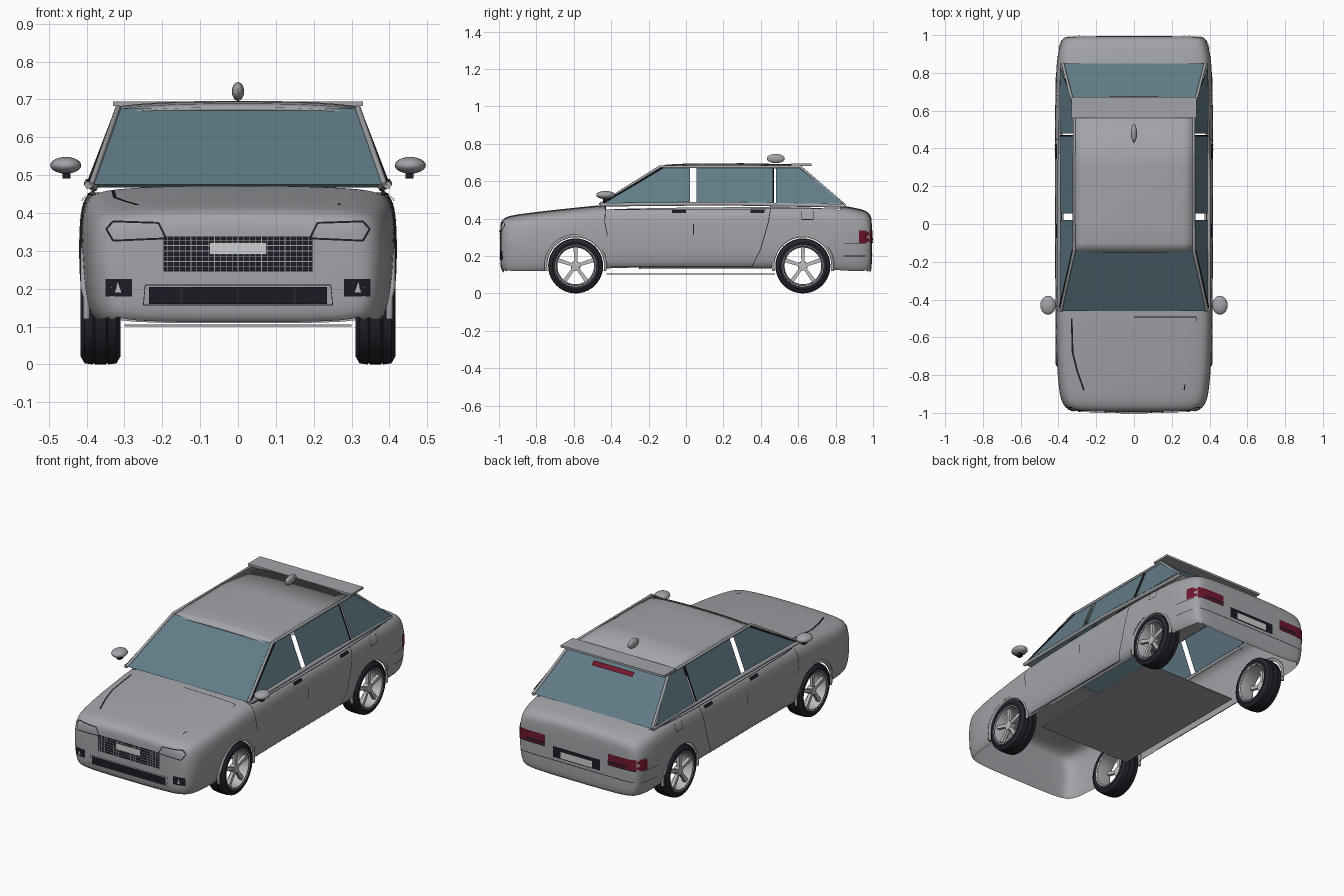
import bpy, bmesh, math
from mathutils import Vector
from mathutils.bvhtree import BVHTree

if "Cube" in bpy.data.objects:
    bpy.data.objects.remove(bpy.data.objects["Cube"])


def mat(name, r, g, b):
    m = bpy.data.materials.new(name)
    m.diffuse_color = (r, g, b, 1)
    m.use_nodes = True
    m.node_tree.nodes["Principled BSDF"].inputs["Base Color"].default_value = m.diffuse_color
    return m


PAINT = mat("grey paint", .36, .37, .39)
GLASS = mat("tinted glass", .12, .2, .245)
RUBBER = mat("tyre rubber", .02, .018, .027)
BLACK = mat("black trim", .012, .011, .018)
RED = mat("red lamp", .16, .008, .025)
RIM = mat("rim metal", .5, .51, .53)
PLATE = mat("pale plate", .6, .62, .62)


def obj(name, bm, m, smooth=True):
    me = bpy.data.meshes.new(name)
    bm.to_mesh(me)
    bm.free()
    me.materials.append(m)
    if smooth:
        me.shade_smooth()
        me.set_sharp_from_angle(angle=math.radians(35))
    o = bpy.data.objects.new(name, me)
    bpy.context.collection.objects.link(o)
    return o


def box(name, c, size, m):
    bm = bmesh.new()
    bmesh.ops.create_cube(bm, size=1)
    for v in bm.verts:
        v.co = Vector(a * b for a, b in zip(v.co, size)) + Vector(c)
    return obj(name, bm, m, False)


def ball(name, c, size, m):
    bm = bmesh.new()
    bmesh.ops.create_uvsphere(bm, u_segments=20, v_segments=12, radius=1)
    for v in bm.verts:
        v.co = Vector(a * b for a, b in zip(v.co, size)) + Vector(c)
    return obj(name, bm, m)


def tube(name, pts, r, m):
    cu = bpy.data.curves.new(name, 'CURVE')
    cu.dimensions = '3D'
    cu.bevel_depth, cu.bevel_resolution, cu.use_fill_caps = r, 1, True
    sp = cu.splines.new('POLY')
    sp.points.add(len(pts) - 1)
    for p, q in zip(sp.points, pts):
        p.co = (*q, 1)
    cu.materials.append(m)
    o = bpy.data.objects.new(name, cu)
    bpy.context.collection.objects.link(o)


# body shell: lofted sections (y, half width, top z, bottom z)
stations = [(-.995, .31, .365, .15), (-.985, .35, .395, .115), (-.95, .382, .415, .098),
            (-.88, .398, .426, .098), (-.75, .408, .442, .1), (-.6, .413, .458, .1),
            (-.45, .416, .474, .115), (-.2, .418, .482, .12), (.2, .42, .486, .12),
            (.5, .42, .488, .12), (.75, .415, .482, .11), (.85, .41, .468, .1),
            (.92, .4, .455, .098), (.965, .387, .443, .1), (.987, .37, .42, .11), (.995, .335, .39, .14)]
bm = bmesh.new()
rings = []
for y, w, t, b in stations:
    half = [(.45 * w, t - .002), (.8 * w, t - .009), (.92 * w, t - .022), (.98 * w, t - .055),
            (w, t - .12), (w, .25), (.985 * w, .18), (.95 * w, b + .025), (.87 * w, b)]
    sec = [(0, t)] + half + [(0, b)] + [(-x, z) for x, z in reversed(half)]
    rings.append([bm.verts.new((x, y, z)) for x, z in sec])
n = len(rings[0])
for a, b in zip(rings, rings[1:]):
    for i in range(n):
        bm.faces.new((a[i], a[(i + 1) % n], b[(i + 1) % n], b[i]))
bm.faces.new(rings[0])
bm.faces.new(rings[-1])
bmesh.ops.recalc_face_normals(bm, faces=bm.faces)
body = obj("body_shell", bm, PAINT)
sub = body.modifiers.new("smooth", 'SUBSURF')
sub.levels = sub.render_levels = 2

# wheel arch openings
WHEELS, WZ, AR = (-.59, .625), .148, .16
cutters = []
for y in WHEELS:
    bpy.ops.mesh.primitive_cylinder_add(vertices=48, radius=AR, depth=1.2, location=(0, y, WZ),
                                        rotation=(0, math.pi / 2, 0))
    c = bpy.context.object
    c.hide_render = True
    cutters.append(c)
    mod = body.modifiers.new("arch", 'BOOLEAN')
    mod.operation, mod.solver, mod.object = 'DIFFERENCE', 'EXACT', c
dg = bpy.context.evaluated_depsgraph_get()
bm = bmesh.new()
bm.from_mesh(body.evaluated_get(dg).to_mesh())
body.modifiers.clear()
for c in cutters:
    bpy.data.objects.remove(c)
surface = BVHTree.FromBMesh(bm)


def unwanted(f):
    c, nn = f.calc_center_median(), f.normal
    if c.z < .135 and nn.z < -.75:
        return True                                   # open underside
    if nn.z > .8 and -.42 < c.y < .82 and abs(c.x) < .38:
        return True                                   # open cabin
    return abs(nn.x) < .3 and any(all(math.hypot(v.co.y - y, v.co.z - WZ) < AR + .002
                                      for v in f.verts) for y in WHEELS)


bmesh.ops.delete(bm, geom=[f for f in bm.faces if unwanted(f)], context='FACES')
for f in bm.faces:
    f.material_index = 0
    f.smooth = True
bm.to_mesh(body.data)
bm.free()
body.data.set_sharp_from_angle(angle=math.radians(40))

# thin plates laid onto the body along a view axis
VIEWS = {'front': lambda u, v: ((u, -2, v), (0, 1, 0)), 'back': lambda u, v: ((u, 2, v), (0, -1, 0)),
         'right': lambda u, v: ((2, u, v), (-1, 0, 0)), 'left': lambda u, v: ((-2, u, v), (1, 0, 0)),
         'top': lambda u, v: ((u, v, 2), (0, 0, -1))}


def decal(name, view, polys, m, off=.003):
    bm = bmesh.new()
    for p in polys:
        bm.faces.new([bm.verts.new((u, v, 0)) for u, v in p])
    for _ in range(4):
        bmesh.ops.triangulate(bm, faces=bm.faces)
        es = [e for e in bm.edges if e.calc_length() > .035]
        if es:
            bmesh.ops.subdivide_edges(bm, edges=es, cuts=1)
    bmesh.ops.triangulate(bm, faces=bm.faces)
    lost = []
    for v in bm.verts:
        o, d = VIEWS[view](v.co.x, v.co.y)
        hit, nn, _, _ = surface.ray_cast(Vector(o), Vector(d))
        if hit is None:
            lost.append(v)
        else:
            v.co = hit - Vector(d) * off
    bmesh.ops.delete(bm, geom=lost, context='VERTS')
    bm.normal_update()
    for f in bm.faces:
        if f.normal.dot(Vector(d)) > 0:
            f.normal_flip()
    obj(name, bm, m)


def rect(x0, z0, x1, z1):
    return [(x0, z0), (x1, z0), (x1, z1), (x0, z1)]


def line(pts, w=.004):
    out = []
    for a, b in zip(pts, pts[1:]):
        a, b = Vector(a), Vector(b)
        s = (b - a).orthogonal().normalized() * w / 2
        out.append([a - s, b - s, b + s, a + s])
    return out


# front face: grille, plate, lower intake, headlights, fog lamps
decal("grille", 'front', [rect(-.197, .245, .197, .338)], BLACK)
decal("grille_bars", 'front', [rect(-.197, z - .001, .197, z + .001) for z in (.258, .272, .286, .3, .314, .328)]
      + [rect(x * .0155 - .0008, .245, x * .0155 + .0008, .338) for x in range(-12, 13)], PAINT, .005)
decal("front_plate", 'front', [rect(-.075, .29, .075, .322)], PLATE, .008)
decal("intake_outline", 'front', line([(-.25, .157), (.25, .157), (.245, .21), (-.245, .21), (-.25, .157)], .002), BLACK)
decal("lower_intake", 'front', [rect(-.235, .16, .235, .205)], BLACK, .004)
decal("intake_dividers", 'front', [rect(x - .003, .16, x + .003, .205) for x in (-.15, 0, .15)], RUBBER, .007)
for s, side in ((1, 'right'), (-1, 'left')):
    lamp = [(.19, .333), (.33, .327), (.348, .358), (.33, .378), (.21, .374)]
    decal(side + "_headlight_outline", 'front', line([(s * x, z) for x, z in lamp + lamp[:1]], .005), BLACK)
    decal(side + "_fog_recess", 'front', [rect(s * .28, .18, s * .35, .226)], BLACK)
    decal(side + "_fog_lamp", 'front', [[(s * .308, .19), (s * .325, .19), (s * .318, .218)]], RIM, .006)
    # tail lamps
    decal(side + "_tail_lamp", 'back', [rect(s * .2, .27, s * .372, .335)], RED, .004)
    decal(side + "_tail_lamp_trim", 'back', [rect(s * .2, .283, s * .32, .295), rect(s * .2, .27, s * .372, .275)], BLACK, .006)
    decal(side + "_tail_lamp_wrap", side, [rect(.925, .27, .988, .335)], RED, .004)
    # door shut lines, handles and fuel flap
    decal(side + "_door_lines", side, line([(-.43, .465), (-.435, .38), (-.42, .31)])
          + line([(.04, .37), (.04, .315)]) + line([(.455, .47), (.44, .38), (.4, .24), (.35, .14)])
          + line([(-.41, .142), (.35, .142)]) + line([(-.42, .448), (.84, .453)], .003)
          + line([(.845, .2), (.96, .2)], .003) + line([(.845, .266), (.96, .266)], .003)
          + line([(.62, .44), (.62, .395), (.68, .395), (.68, .44)], .003), BLACK)
    decal(side + "_door_handles", side, [rect(y, .43, y + .075, .446) for y in (-.075, .345)], BLACK, .008)

# hood shut lines, boot recess
decal("hood_line", 'top', line([(-.33, -.5), (-.325, -.68), (-.3, -.78), (-.265, -.88)], .009)
      + line([(0, -.493), (.33, -.493), (.33, -.515)]) + line([(.265, -.88), (.27, -.85)], .006), BLACK)
decal("boot_plate_recess", 'back', [rect(-.15, .222, .15, .285)], BLACK)
decal("rear_plate", 'back', [rect(-.1, .228, .1, .265)], PLATE, .006)
decal("bumper_line", 'back', line([(-.36, .205), (.36, .205)]), BLACK)


# glass panels
def pane(name, pts, m=GLASS):
    bm = bmesh.new()
    bm.faces.new([bm.verts.new(p) for p in pts])
    obj(name, bm, m, False)


def on_side(s, y, z):
    return (s * (.393 - (z - .48) * .4), y, z)


pane("windshield", [(-.385, -.46, .475), (.385, -.46, .475), (.315, -.14, .676), (-.315, -.14, .676)])
pane("rear_window", [(.375, .85, .468), (-.375, .85, .468), (-.31, .61, .676), (.31, .61, .676)])
pane("high_brake_lamp", [(.13, .676, .635), (-.13, .676, .635), (-.13, .654, .654), (.13, .654, .654)], RED)
for s, side in ((1, 'right'), (-1, 'left')):
    for nm, q in (("front", ((-.45, .48), (.022, .48), (.022, .675), (-.14, .675))),
                  ("rear", ((.055, .48), (.462, .48), (.462, .675), (.055, .675))),
                  ("quarter", ((.48, .48), (.84, .48), (.61, .675), (.48, .675)))):
        pane(f"{side}_{nm}_window", [on_side(s, *p) for p in q][::s])
    # cabin frame
    tube(side + "_cabin_frame", [(s * .388, -.462, .475), (s * .317, -.14, .677), (s * .316, .61, .677),
                                 (s * .378, .85, .47)], .008, PAINT)
    tube(side + "_belt_rail", [(s * .395, -.46, .474), (s * .396, .2, .48), (s * .38, .85, .468)], .011, PAINT)
    tube(side + "_quarter_pillar", [on_side(s, .466, .48), on_side(s, .466, .675)], .004, BLACK)
    tube(side + "_windshield_seal", [(s * .395, -.445, .482), (s * .322, -.125, .672)], .004, BLACK)
    # mirrors
    ball(side + "_mirror", (s * .455, -.43, .526), (.041, .05, .022), PAINT)
    box(side + "_mirror_stem", (s * .453, -.43, .501), (.022, .03, .02), BLACK)
    # wheel arch lips
    for y in WHEELS:
        arc = [math.radians(a) for a in range(-10, 191, 10)]
        tube(side + "_arch_lip", [(s * (.407 if math.sin(a) > .3 else .4), y + AR * math.cos(a), WZ + AR * math.sin(a))
                                  for a in arc], .009, PAINT)

# roof skin with a slight crown
bm = bmesh.new()
prof = [(-.15, .675), (-.1, .685), (0, .69), (.3, .692), (.6, .686)]
grid = [[bm.verts.new((x * .0525, y, z + .004 - .014 * (abs(x) / 6) ** 3)) for x in range(-6, 7)] for y, z in prof]
for a, b in zip(grid, grid[1:]):
    for i in range(12):
        bm.faces.new((a[i], a[i + 1], b[i + 1], b[i]))
obj("roof", bm, PAINT).modifiers.new("thickness", 'SOLIDIFY').thickness = .01

# spoiler, antenna, floor
box("roof_spoiler", (0, .617, .688), (.66, .11, .012), PAINT)
ball("antenna_pod", (0, .48, .721), (.016, .048, .025), PAINT)
box("floor_pan", (0, .025, .103), (.6, .9, .006), PAINT)


# wheels
def lathe(name, prof, m, close):
    bm = bmesh.new()
    vs = [bm.verts.new((x, 0, r)) for x, r in prof]
    es = [bm.edges.new(p) for p in zip(vs, vs[1:] + (vs[:1] if close else []))]
    bmesh.ops.spin(bm, geom=vs + es, cent=(0, 0, 0), axis=(1, 0, 0), angle=2 * math.pi, steps=40)
    bmesh.ops.remove_doubles(bm, verts=bm.verts, dist=1e-4)
    bmesh.ops.recalc_face_normals(bm, faces=bm.faces)
    return obj(name, bm, m)


tyre = lathe("tyre", [(-.048, .104), (-.053, .125), (-.042, .144), (-.02, .147), (-.018, .143), (-.014, .147),
                      (.014, .147), (.018, .143), (.02, .147), (.042, .144), (.053, .125), (.048, .104)], RUBBER, True)
rim = lathe("rim_barrel", [(.05, .11), (.047, .103), (.03, .098), (-.045, .1), (-.05, .108)], RIM, False)
hub = lathe("hub", [(.012, 0), (.012, .026), (.04, .024), (.043, 0)], RIM, False)
bm = bmesh.new()
for k in range(5):
    a = 2 * math.pi * k / 5
    vs = bmesh.ops.create_cube(bm, size=1)['verts']
    for v in vs:
        r, w = (.1, .011) if v.co.z > 0 else (.012, .008)
        t, x = (w if v.co.y > 0 else -w), .03 + v.co.x * .018
        v.co = (x, t * math.cos(a) - r * math.sin(a), t * math.sin(a) + r * math.cos(a))
spokes = obj("spokes", bm, RIM, False)
for part in (tyre, rim, hub, spokes):
    for s in (1, -1):
        for y in WHEELS:
            o = part if (s, y) == (1, WHEELS[0]) else part.copy()
            if o is not part:
                bpy.context.collection.objects.link(o)
            o.location = (s * .363, y, .147)
            o.rotation_euler.z = 0 if s > 0 else math.pi
